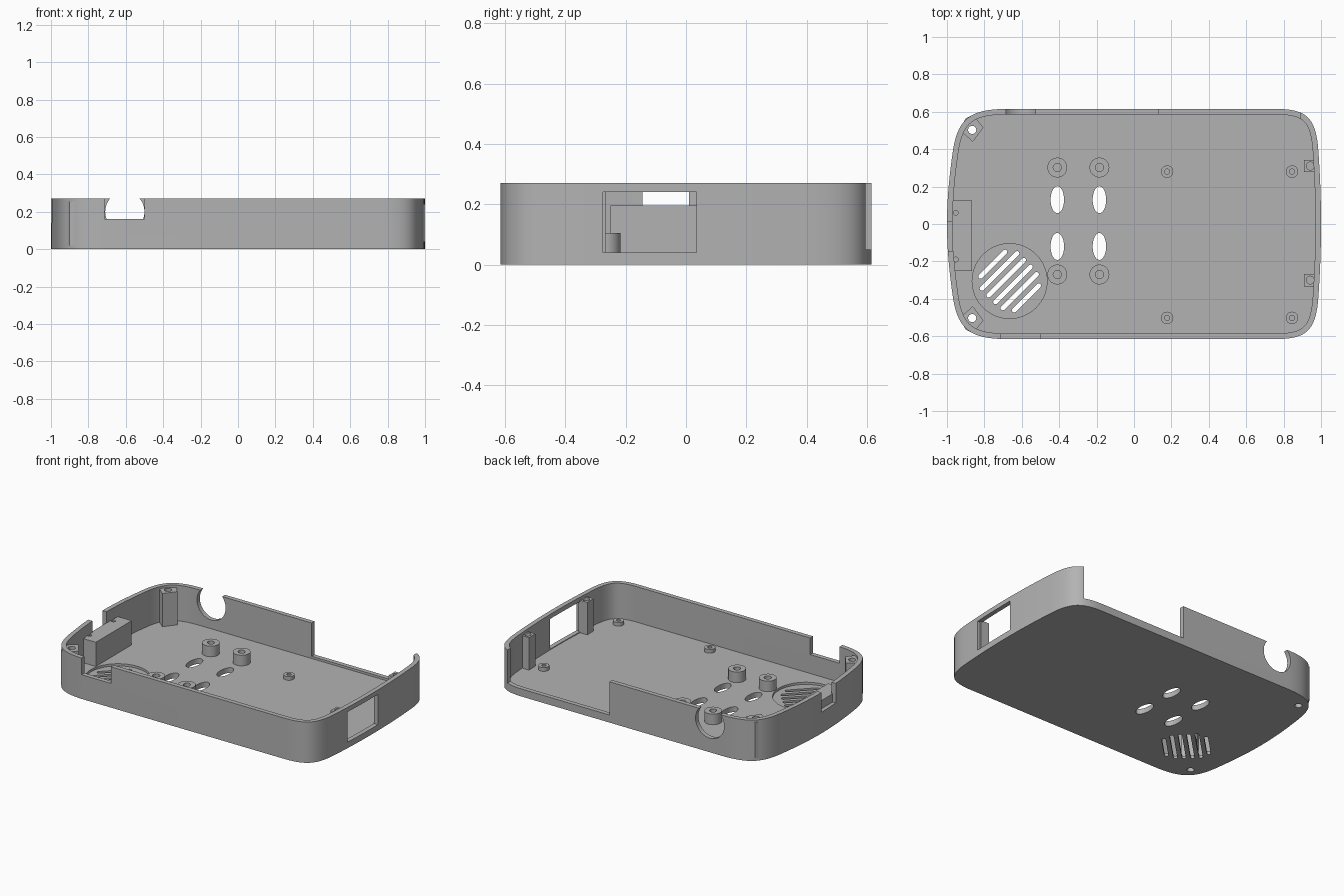
import bpy, bmesh, math
from mathutils import Vector

cube = bpy.data.objects.get("Cube")
if cube:
    bpy.data.objects.remove(cube, do_unlink=True)

GREY = (0.45, 0.45, 0.45, 1)
grey = bpy.data.materials.new("grey plastic")
grey.diffuse_color = GREY
grey.use_nodes = True
grey.node_tree.nodes["Principled BSDF"].inputs["Base Color"].default_value = GREY

FLOOR, TOP, WALL = 0.035, 0.27, 0.03


def prism(name, pts, z0, z1):
    """Upright solid with the outline pts."""
    bm = bmesh.new()
    face = bm.faces.new([bm.verts.new((x, y, z0)) for x, y in pts])
    up = bmesh.ops.extrude_face_region(bm, geom=[face])["geom"]
    bmesh.ops.translate(bm, vec=(0, 0, z1 - z0),
                        verts=[v for v in up if isinstance(v, bmesh.types.BMVert)])
    bmesh.ops.recalc_face_normals(bm, faces=bm.faces)
    mesh = bpy.data.meshes.new(name)
    bm.to_mesh(mesh)
    bm.free()
    mesh.materials.append(grey)
    ob = bpy.data.objects.new(name, mesh)
    bpy.context.collection.objects.link(ob)
    return ob


def box(name, x0, x1, y0, y1, z0, z1):
    return prism(name, [(x0, y0), (x1, y0), (x1, y1), (x0, y1)], z0, z1)


def oval(x, y, rx, ry, n=40):
    return [(x + rx * math.cos(2 * math.pi * i / n),
             y + ry * math.sin(2 * math.pi * i / n)) for i in range(n)]


def slot(x, y, length, width, angle, n=8):
    """Outline of a round-ended slot."""
    pts = []
    for end in (0, math.pi):
        for i in range(n + 1):
            a = end - math.pi / 2 + math.pi * i / n
            px = math.cos(end) * (length - width) / 2 + math.cos(a) * width / 2
            py = math.sin(a) * width / 2
            pts.append((x + px * math.cos(angle) - py * math.sin(angle),
                        y + px * math.sin(angle) + py * math.cos(angle)))
    return pts


def cut(ob, cutter):
    cutter.hide_render = True
    mod = ob.modifiers.new("cut", "BOOLEAN")
    mod.operation, mod.solver, mod.object = "DIFFERENCE", "EXACT", cutter
    bpy.context.view_layer.objects.active = ob
    bpy.ops.object.modifier_apply(modifier=mod.name)
    bpy.data.objects.remove(cutter, do_unlink=True)


def smooth(ob):
    bpy.ops.object.select_all(action="DESELECT")
    ob.select_set(True)
    bpy.context.view_layer.objects.active = ob
    bpy.ops.object.shade_smooth_by_angle(angle=math.radians(30))


def bezier(a, b, c, d, n=20):
    a, b, c, d = map(Vector, (a, b, c, d))
    return [a * (1 - t) ** 3 + b * 3 * t * (1 - t) ** 2 + c * 3 * t * t * (1 - t) + d * t ** 3
            for t in (i / n for i in range(n + 1))]


# Rounded outline with bowed ends, and its inward offset
half = (bezier((1, 0), (1, 0.16), (0.993, 0.29), (0.985, 0.40), 8)
        + bezier((0.985, 0.40), (0.972, 0.57), (0.92, 0.615), (0.76, 0.615))[1:]
        + bezier((-0.68, 0.615), (-0.88, 0.615), (-0.945, 0.56), (-0.97, 0.38))
        + bezier((-0.97, 0.38), (-0.985, 0.27), (-1, 0.15), (-1, 0), 8)[1:])
outline = half + [Vector((p.x, -p.y)) for p in half[-2:0:-1]]
inner = []
for i, p in enumerate(outline):
    along = (outline[(i + 1) % len(outline)] - outline[i - 1]).normalized()
    inner.append(p + Vector((-along.y, along.x)) * WALL)

# Tray
tray = prism("tray", outline, 0, TOP)
cut(tray, prism("cavity", inner, FLOOR, 0.5))

# Openings in the long walls
cut(tray, box("back_gap", 0.13, 0.89, 0.56, 0.7, 0.05, 0.5))
cut(tray, box("front_notch", -0.715, -0.50, -0.7, -0.56, 0.16, 0.5))
round_notch = prism("round_notch", oval(-0.605, -0.20, 0.105, 0.107), 0.5, 0.7)
round_notch.rotation_euler = (math.pi / 2, 0, 0)
round_notch.scale = (1, 1, -1)
# Bake the turn so that the cutter stands along y
mesh = round_notch.data
for v in mesh.vertices:
    v.co = (v.co.x, v.co.z, -v.co.y)
round_notch.rotation_euler = (0, 0, 0)
round_notch.scale = (1, 1, 1)
cut(tray, round_notch)

# Openings in the short walls
cut(tray, box("port_window", 0.9, 1.1, -0.275, 0.035, 0.04, 0.24))
jack = prism("jack_hole", oval(0.14, 0.167, 0.071, 0.053), 0.9, 1.1)
for v in jack.data.vertices:
    v.co = (v.co.z, v.co.y, v.co.x)
cut(tray, jack)
cut(tray, box("end_notch", -1.1, -0.95, -0.145, 0.01, 0.14, 0.5))

# Floor: speaker recess with grille slots, and oval vents
SPK = (-0.665, -0.305)
cut(tray, prism("speaker_recess", oval(*SPK, 0.2, 0.2, 64), 0.02, 0.2))
for i, length in enumerate((0.21, 0.29, 0.29, 0.29, 0.28, 0.21)):
    d = (i - 2.5) * 0.051 * math.sqrt(0.5)
    cut(tray, prism("grille_slot", slot(SPK[0] + d, SPK[1] - d, length, 0.024,
                                        math.pi / 4), -0.1, 0.1))
for x in (-0.41, -0.185):
    for y in (0.13, -0.12):
        cut(tray, prism("vent", oval(x, y, 0.036, 0.072), -0.1, 0.1))

# Corner screw posts, bored through the floor
for s, side in ((1, "back"), (-1, "front")):
    pts = [(-0.935, 0.50), (-0.92, 0.49), (-0.862, 0.44), (-0.805, 0.515),
           (-0.845, 0.565), (-0.845, 0.59), (-0.90, 0.565)]
    post = prism(side + "_corner_post", [(x, s * y) for x, y in pts], 0.02, 0.255)
    for ob in (post, tray):
        cut(ob, prism("bore", oval(-0.865, s * 0.503, 0.022, 0.022, 24), -0.1, 0.5))
    smooth(post)

# Square screw posts beside the port end
for y, side in ((0.31, "back"), (-0.30, "front")):
    post = box(side + "_end_post", 0.91, 0.975, y - 0.033, y + 0.033, 0.03, 0.25)
    cut(post, prism("bore", oval(0.942, y, 0.021, 0.021, 24), 0.1, 0.5))
    smooth(post)

# Block behind the end notch
block = box("end_block", -0.972, -0.866, -0.25, 0.125, 0.015, 0.195)
for y in (0.06, -0.19):
    cut(block, prism("bore", oval(-0.953, y, 0.013, 0.013, 16), 0.1, 0.5))
smooth(block)


def standoff(name, x, y, r, hole, top):
    ob = prism(name, oval(x, y, r, r, 32), 0.02, top)
    cut(ob, prism("bore", oval(x, y, hole, hole, 24), FLOOR, 0.5))
    smooth(ob)


# Board standoffs
for x in (-0.41, -0.185):
    for y in (0.302, -0.27):
        standoff("tall_standoff", x, y, 0.053, 0.022, 0.105)
for x in (0.177, 0.845):
    for y in (0.28, -0.502):
        standoff("short_standoff", x, y, 0.033, 0.014, 0.06)

smooth(tray)
